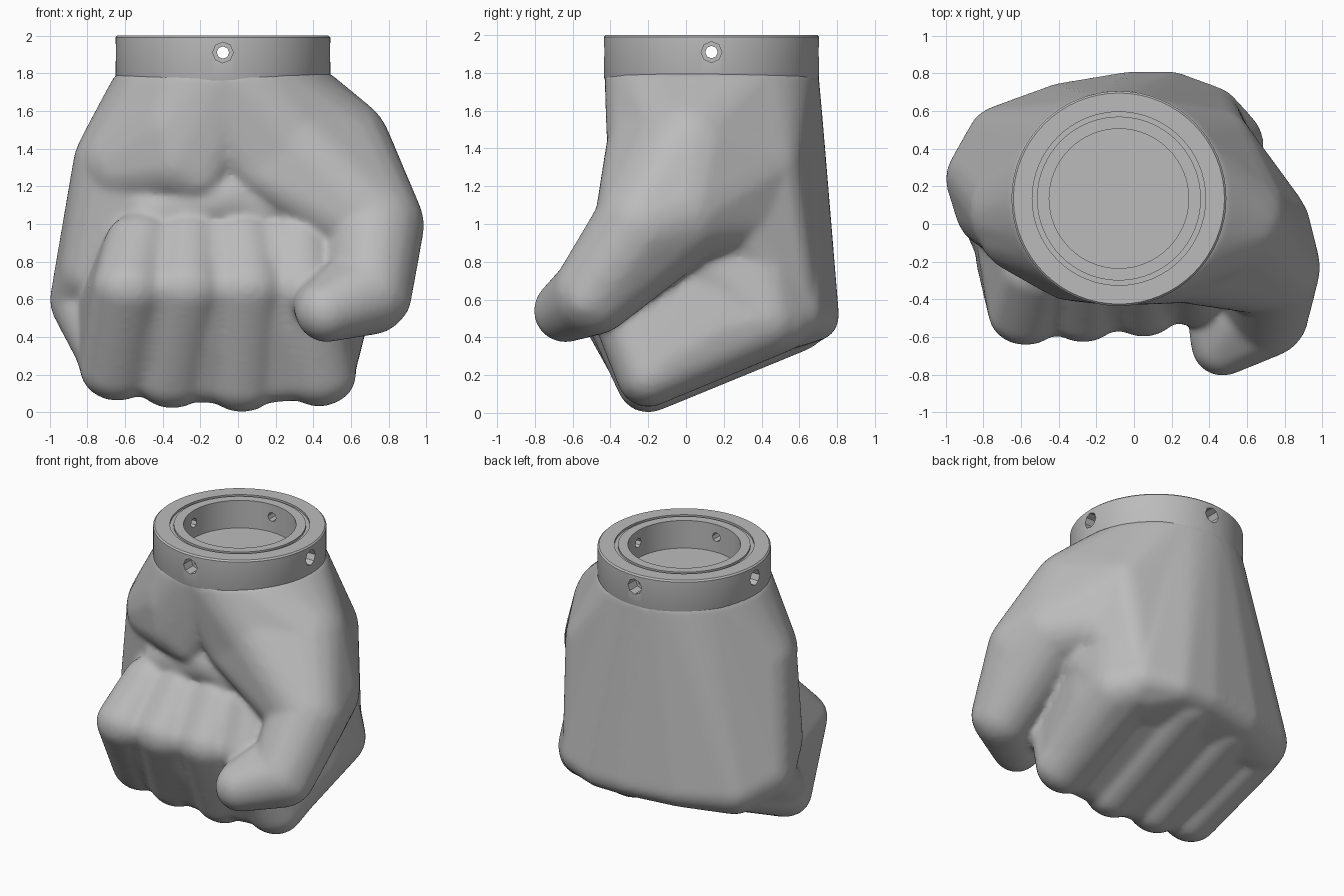
import bpy, bmesh, math
from mathutils import Matrix, Vector

if "Cube" in bpy.data.objects:
    bpy.data.objects.remove(bpy.data.objects["Cube"])

grey = bpy.data.materials.new("plain grey")
grey.diffuse_color = (0.5, 0.5, 0.5, 1)
grey.use_nodes = True
grey.node_tree.nodes["Principled BSDF"].inputs["Base Color"].default_value = grey.diffuse_color
CX, CY = -0.08, 0.135          # wrist axis


def hull(target, balls, points=(), wide=1.0):
    """Add the convex hull of some balls (x, y, z, r) and points to a bmesh."""
    bm = bmesh.new()
    for x, y, z, r in balls:
        m = Matrix.Translation((x, y, z)) @ Matrix.Diagonal((wide, 1, 1, 1))
        bmesh.ops.create_icosphere(bm, subdivisions=3, radius=r, matrix=m)
    for p in points:
        bm.verts.new(p)
    bmesh.ops.delete(bm, geom=bm.edges[:], context='EDGES_FACES')
    bmesh.ops.convex_hull(bm, input=bm.verts[:])
    bmesh.ops.delete(bm, geom=[v for v in bm.verts if not v.link_faces], context='VERTS')
    bmesh.ops.recalc_face_normals(bm, faces=bm.faces[:])
    me = bpy.data.meshes.new("tmp")
    bm.to_mesh(me)
    target.from_mesh(me)
    bm.free()
    bpy.data.meshes.remove(me)


def add_object(name, bm):
    me = bpy.data.meshes.new(name)
    bm.to_mesh(me)
    bm.free()
    me.materials.append(grey)
    ob = bpy.data.objects.new(name, me)
    bpy.context.collection.objects.link(ob)
    return ob


def bake(ob):
    """Apply all modifiers."""
    dg = bpy.context.evaluated_depsgraph_get()
    me = bpy.data.meshes.new_from_object(ob.evaluated_get(dg))
    ob.modifiers.clear()
    ob.data = me
    if not me.materials:
        me.materials.append(grey)


hand = bmesh.new()

# back of the hand, from wrist ring to knuckle row
ring = [(CX + 0.568 * math.cos(a), CY + 0.568 * math.sin(a), 1.80)
        for a in (math.tau * i / 48 for i in range(48))]
side_ball = (-0.79, 0.24, 0.60, 0.21)
index_ball = (0.49, 0.42, 0.5, 0.20)
hull(hand, [(-0.02, 0.68, 0.51, 0.13), (0.2, 0.68, 0.51, 0.13), (-0.38, 0.61, 0.51, 0.14),
            (0.41, 0.57, 0.53, 0.16), index_ball, (-0.70, 0.44, 0.53, 0.19),
            side_ball, (-0.74, 0.08, 0.75, 0.21), (-0.59, 0.07, 1.3, 0.29),
            (0.40, 0.05, 0.9, 0.25)], ring)

# heel of the palm, and the fill behind the finger tips
hull(hand, [(-0.32, -0.13, 1.50, 0.28), (-0.31, -0.16, 1.35, 0.25), (-0.57, 0.0, 1.32, 0.27),
            (-0.21, -0.23, 1.27, 0.165), (-0.5, 0.1, 1.47, 0.29)], ring)
hull(hand, [(-0.45, -0.14, 1.05, 0.17), (0.3, -0.14, 1.05, 0.17), (-0.05, -0.19, 1.14, 0.17)])

# thumb: base, middle, tip
base = [(0.20, -0.13, 1.50, 0.28), (0.30, -0.15, 1.40, 0.27), (0.50, 0.02, 1.38, 0.32),
        (0.11, -0.23, 1.30, 0.165), (0.43, 0.42, 1.3, 0.2)]
joint = [(0.73, -0.23, 0.99, 0.26), (0.66, -0.03, 1.06, 0.28)]
bend = [(0.70, -0.49, 0.63, 0.22), (0.79, -0.52, 0.60, 0.13)]
tip = [(0.47, -0.64, 0.54, 0.168), (0.42, -0.57, 0.57, 0.13)]
rear = (0.45, 0.36, 1.05, 0.2)
hull(hand, base, ring)
hull(hand, base + [rear, (0.44, 0.42, 0.78, 0.18), (0.41, 0.55, 0.6, 0.16)], ring)
hull(hand, base + joint + [rear])
hull(hand, joint + bend)
hull(hand, bend + tip + [(0.58, -0.5, 0.68, 0.15)])

# four curled fingers: knuckle, lower bend, front bend, tip
fingers = [  # x at the four joints, knuckle y, front bend y, lower bend z
    ((-0.71, -0.64, -0.575, -0.52), 0.34, -0.475, 0.23),
    ((-0.37, -0.35, -0.27, -0.26), 0.50, -0.46, 0.19),
    ((0.03, 0.02, 0.05, 0.03), 0.58, -0.43, 0.17),
    ((0.44, 0.43, 0.34, 0.32), 0.50, -0.38, 0.20)]
web = []
for xs, ky, fy, lz in fingers:
    path = list(zip(xs, (ky, -0.2, fy, -0.26), (0.49, lz, 0.66, 0.90)))
    hull(hand, [(*p, r) for p, r in zip(path, (0.17, 0.17, 0.17, 0.16))], wide=1.17)
    web.append([(*p, 0.13) for p in path])
# webs keep the grooves between fingers shallow
for a, b in zip(web, web[1:]):
    hull(hand, a + b)
hull(hand, [side_ball, (-0.64, -0.2, 0.23, 0.17), (-0.71, 0.34, 0.49, 0.17)])
# flat outer side of the index finger
hull(hand, [index_ball, (0.45, -0.2, 0.21, 0.17), (0.37, -0.36, 0.62, 0.16),
            (0.46, 0.18, 0.72, 0.19), (0.50, 0.2, 0.45, 0.18)])

fist = add_object("fist", hand)
m = fist.modifiers.new("blend", 'REMESH')
m.mode = 'VOXEL'
m.voxel_size = 0.018
m.use_smooth_shade = True
m = fist.modifiers.new("soften", 'SMOOTH')
m.factor = 0.5
m.iterations = 14
bake(fist)

# wrist collar, lathed, with a shallow groove on its rim
profile = [(0.37, 1.72), (0.55, 1.72), (0.57, 1.78), (0.57, 1.99), (0.56, 2.0), (0.46, 2.0),
           (0.46, 1.985), (0.435, 1.985), (0.435, 2.0), (0.37, 2.0)]
bm = bmesh.new()
N = 64
rows = [[bm.verts.new((CX + r * math.cos(math.tau * i / N),
                       CY + r * math.sin(math.tau * i / N), z)) for r, z in profile]
        for i in range(N)]
for i in range(N):
    p, q = rows[i], rows[(i + 1) % N]
    for j in range(len(profile)):
        k = (j + 1) % len(profile)
        bm.faces.new((p[j], q[j], q[k], p[k]))
bmesh.ops.recalc_face_normals(bm, faces=bm.faces[:])
collar = add_object("wrist_collar", bm)

# four radial screw holes, wider on the outside
cutters = []
for i in range(4):
    for r, start, end in ((0.033, 0.3, 0.7), (0.055, 0.48, 0.72)):
        bm = bmesh.new()
        d = Vector((math.cos(i * math.pi / 2), math.sin(i * math.pi / 2), 0))
        mat = (Matrix.Translation(Vector((CX, CY, 1.91)) + d * (start + end) / 2)
               @ d.to_track_quat('Z', 'Y').to_matrix().to_4x4())
        bmesh.ops.create_cone(bm, cap_ends=True, segments=8, radius1=r, radius2=r,
                              depth=end - start, matrix=mat)
        cut = add_object("hole_cutter", bm)
        cut.hide_render = True
        cutters.append(cut)
        m = collar.modifiers.new("hole", 'BOOLEAN')
        m.operation = 'DIFFERENCE'
        m.solver = 'EXACT'
        m.object = cut
bake(collar)
for cut in cutters:
    bpy.data.objects.remove(cut)

for ob, angle in ((fist, 60), (collar, 30)):
    bpy.ops.object.select_all(action='DESELECT')
    ob.select_set(True)
    bpy.context.view_layer.objects.active = ob
    bpy.ops.object.shade_smooth_by_angle(angle=math.radians(angle))
